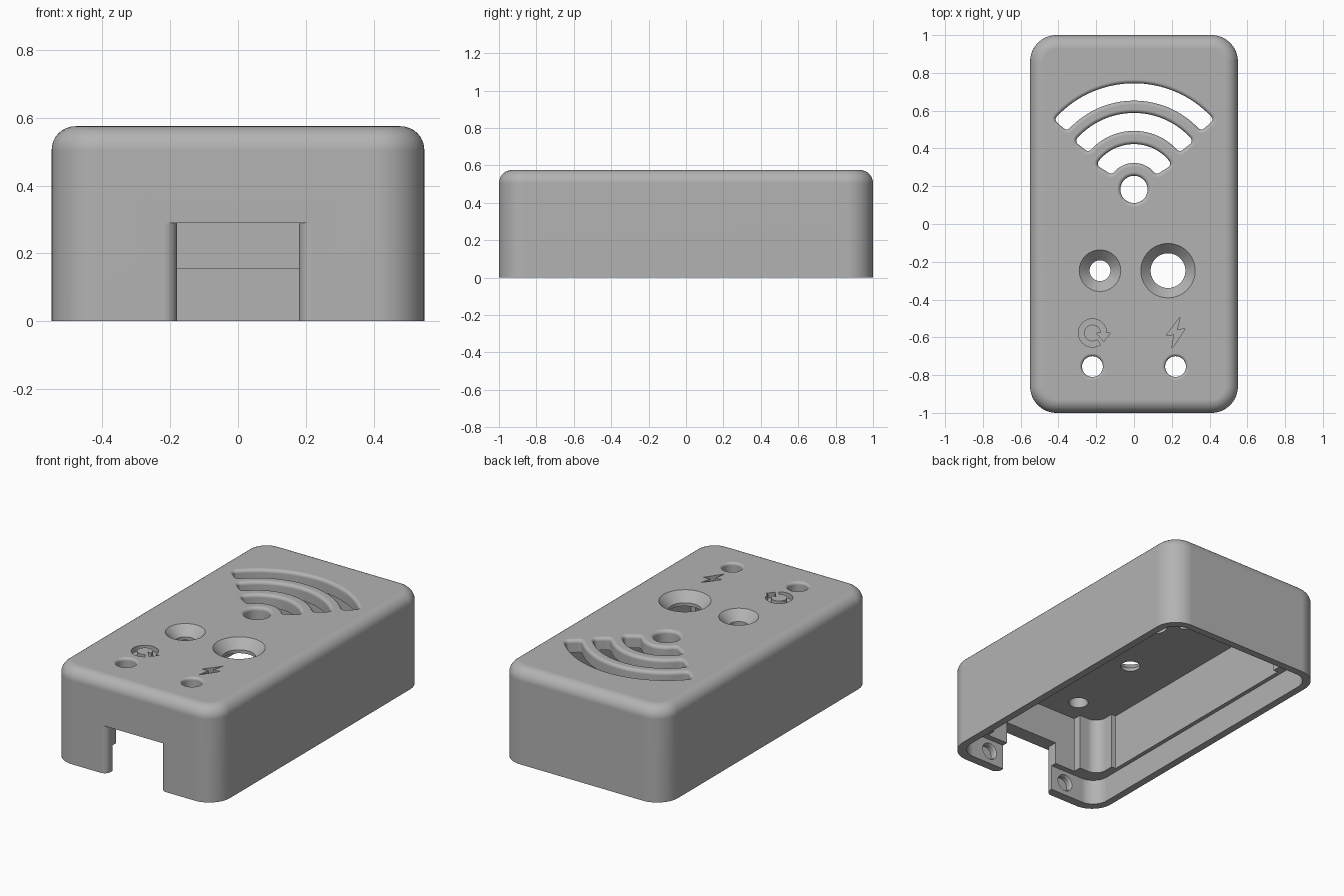
import bpy, bmesh
from math import sin, cos, pi, radians
from mathutils import Vector

old = bpy.data.objects.get("Cube")
if old:
    bpy.data.objects.remove(old, do_unlink=True)

H = 0.575          # case height
ROOF = 0.50        # underside of the roof
LEDGE = 0.155      # top of the wide lower recess


def loft(name, ring, layers):
    """Closed solid: ring(offset) gives the outline, layers are (z, offset)."""
    bm = bmesh.new()
    rings = [[bm.verts.new((x, y, z)) for x, y in ring(o)] for z, o in layers]
    n = len(rings[0])
    for a, b in zip(rings, rings[1:]):
        for i in range(n):
            j = (i + 1) % n
            bm.faces.new((a[i], a[j], b[j], b[i]))
    bm.faces.new(rings[0][::-1])
    bm.faces.new(rings[-1])
    bmesh.ops.recalc_face_normals(bm, faces=bm.faces)
    mesh = bpy.data.meshes.new(name)
    bm.to_mesh(mesh)
    bm.free()
    ob = bpy.data.objects.new(name, mesh)
    bpy.context.collection.objects.link(ob)
    return ob


def arc(cx, cy, r, start, end, n):
    return [(cx + r * cos(start + (end - start) * i / n),
             cy + r * sin(start + (end - start) * i / n)) for i in range(n + 1)]


def round_rect(x0, x1, y0, y1, r, n=10):
    def ring(o):
        rr = max(r + o, 0.004)
        a, b, c, d = x0 - o + rr, x1 + o - rr, y0 - o + rr, y1 + o - rr
        pts = []
        for k, (cx, cy) in enumerate(((b, d), (a, d), (a, c), (b, c))):
            pts += arc(cx, cy, rr, k * pi / 2, (k + 1) * pi / 2, n)
        return pts
    return ring


def circle(cx, cy, r, n=48):
    return lambda o: arc(cx, cy, r + o, 0, 2 * pi, n)[:-1]


def arc_slot(cy, r0, r1, half):
    """Curved slot opening upward, with rounded corners."""
    def ring(o):
        a, b, k = r0 - o, r1 + o, 0.022 + o
        pts = []
        for r, s, turn in ((b - k, -1, 0), (b - k, 1, 1), (a + k, 1, 2), (a + k, -1, 3)):
            ang = pi / 2 + s * (half + (o - k) / r)
            base = ang + (-pi / 2, 0, pi / 2, pi)[turn]
            corner = arc(r * cos(ang), cy + r * sin(ang), k, base, base + pi / 2, 5)
            pts += corner
            if turn in (0, 2):     # long side up to the next corner
                R = b if turn == 0 else a
                e = pi / 2 - s * (half + (o - k) / r)
                pts += arc(0, cy, R, ang, e, 32)[1:-1]
        return pts
    return ring


def rim(size, n=5):
    """Layers for a through hole whose top edge is rounded outward."""
    return [(ROOF - 0.06, 0), (H - size, 0)] + [
        (H - size + size * sin(i * pi / 2 / n), size * (1 - cos(i * pi / 2 / n)))
        for i in range(1, n + 1)] + [(H + 0.03, size)]


# Outer shell with rounded top edge
F = 0.07
case = loft("case", round_rect(-0.55, 0.55, -1, 1, 0.14, 14),
            [(0, 0)] + [(H - F + F * sin(i * pi / 16), F * (cos(i * pi / 16) - 1))
                        for i in range(9)])
cutters = []


def cut(name, ring, layers):
    cutters.append(loft(name, ring, layers))


# Interior: wide lower recess, main cavity, side and front pockets
cut("recess", round_rect(-0.505, 0.505, -0.945, 0.955, 0.1), [(-0.1, 0), (LEDGE, 0)])
cut("cavity", round_rect(-0.45, 0.45, -0.86, 0.91, 0.07), [(0.1, 0), (ROOF, 0)])
cut("side_pocket", round_rect(-0.48, 0.48, -0.735, 0.7, 0.004, 2), [(0.11, 0), (ROOF, 0)])
cut("front_pocket", round_rect(-0.32, 0.32, -0.91, -0.6, 0.004, 2), [(0.12, 0), (ROOF, 0)])

# Cable opening with flared outer edges
edge = arc(0.22, -0.96, 0.04, pi, 1.5 * pi, 8)
half = [(0.18, -0.8)] + edge + [(0.22, -1.1)]
cut("cable_opening", lambda o: half + [(-x, y) for x, y in reversed(half)],
    [(-0.1, 0), (0.29, 0)])

# Signal symbol: dot and three curved slots
C = 0.183
cut("signal_dot", circle(0, C, 0.072), rim(0.02))
for r0, r1, deg in ((0.14, 0.24, 57), (0.31, 0.405, 51), (0.47, 0.562, 49)):
    cut("signal_slot", arc_slot(C, r0, r1, radians(deg)), rim(0.02))

# Dished button holes and small light holes
for x, r, flare in ((-0.18, 0.055, 0.055), (0.18, 0.092, 0.052)):
    cut("button_hole", circle(x, -0.247, r),
        [(ROOF - 0.06, 0), (ROOF + 0.02, 0), (H, flare), (H + 0.03, flare)])
for x in (-0.22, 0.22):
    cut("light_hole", circle(x, -0.755, 0.055), rim(0.016))

# Engraved bolt and circular arrow
engrave = [(H - 0.03, 0), (H + 0.03, 0)]
bolt = [(0.245, -0.49), (0.17, -0.59), (0.212, -0.585),
        (0.2, -0.66), (0.272, -0.555), (0.228, -0.56)]
cut("bolt_icon", lambda o: bolt, engrave)
ax, ay = -0.22, -0.577
arrow = (arc(ax, ay, 0.075, radians(-55), radians(-360), 30)[::-1]
         + arc(ax, ay, 0.044, radians(-55), radians(-360), 30))
tip = [(ax + 0.022, ay), (ax + 0.06, ay - 0.045), (ax + 0.095, ay)]
outer = arc(ax, ay, 0.075, 0, radians(305), 30)
inner = arc(ax, ay, 0.044, radians(305), 0, 30)
cut("arrow_icon", lambda o: outer + inner + tip, engrave)

# Blind peg holes in the inner face of the front wall
for x in (-0.28, 0.28):
    cut("peg_hole", circle(0, 0, 0.045, 32), [(0, 0), (0.03, 0), (0.045, 0.01), (0.08, 0.01)])
    ob = cutters[-1]
    ob.rotation_euler.x = -pi / 2
    ob.location = Vector((x, -0.985, 0.08))

for ob in cutters:
    ob.hide_render = True
    mod = case.modifiers.new(ob.name, "BOOLEAN")
    mod.operation = "DIFFERENCE"
    mod.solver = "EXACT"
    mod.object = ob

# Bake the cuts and discard the helpers
dg = bpy.context.evaluated_depsgraph_get()
dg.update()
mesh = bpy.data.meshes.new_from_object(case.evaluated_get(dg))
case.modifiers.clear()
case.data = mesh
for ob in cutters:
    bpy.data.objects.remove(ob, do_unlink=True)

# Plain grey plastic
mat = bpy.data.materials.new("grey_plastic")
mat.use_nodes = True
color = (0.45, 0.45, 0.45, 1)
mat.diffuse_color = color
mat.node_tree.nodes["Principled BSDF"].inputs["Base Color"].default_value = color
mesh.materials.clear()
mesh.materials.append(mat)

bpy.ops.object.select_all(action="DESELECT")
case.select_set(True)
bpy.context.view_layer.objects.active = case
bpy.ops.object.shade_smooth_by_angle(angle=radians(30))
weighted = case.modifiers.new("even_shading", "WEIGHTED_NORMAL")
weighted.keep_sharp = True
